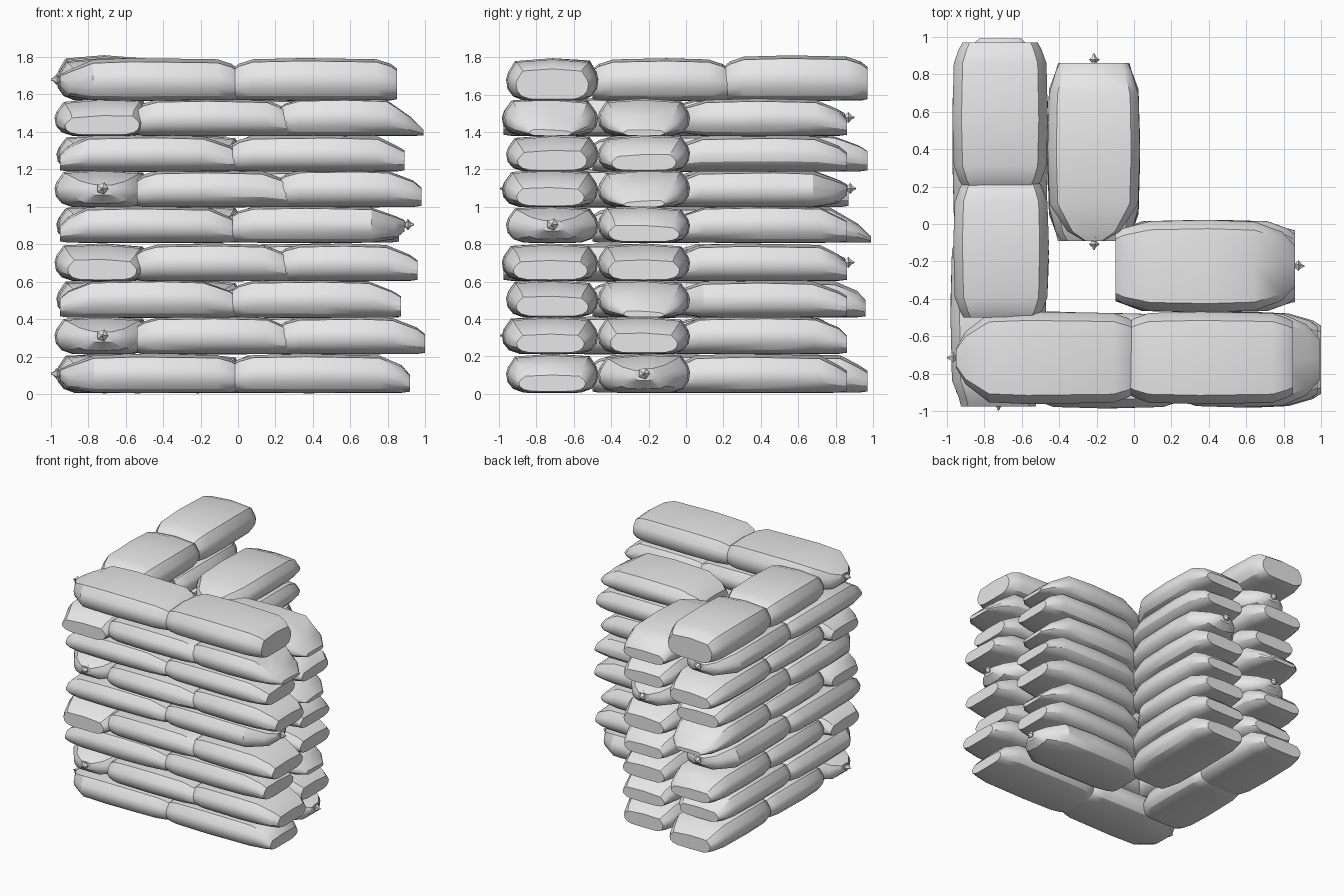
import bpy, bmesh, math, random
from mathutils import Matrix, Vector

if "Cube" in bpy.data.objects:
    bpy.data.objects.remove(bpy.data.objects["Cube"])

random.seed(7)
cloth = bpy.data.materials.new("grey_sackcloth")
cloth.diffuse_color = (0.8, 0.8, 0.8, 1)
cloth.use_nodes = True
cloth.node_tree.nodes["Principled BSDF"].inputs["Base Color"].default_value = cloth.diffuse_color

# Bag cross-section: (fraction of half width, fraction of height), rounded belly and flat top
HALF = [(0.0, -0.01), (0.62, 0.0), (0.85, 0.1), (0.97, 0.28), (1.0, 0.5), (0.96, 0.66),
        (0.81, 0.93), (0.0, 1.0)]
SECTION = HALF + [(-x, z) for x, z in HALF[-2:0:-1]]


def end_rings(kind):
    """Rings from the tip inwards: (distance, width, low, high)."""
    if kind == "tied":
        s = random.uniform(0.17, 0.2)
        return [(0, 0.22, 0.32, 0.62), (0.05, 0.58, 0.1, 0.74), (s, 0.98, 0, 0.98)]
    if kind == "wedge":
        s = random.uniform(0.18, 0.22)
        return [(0, 0.45, 0.0, 0.16), (0.07, 0.76, 0, 0.52), (s, 0.98, 0, 0.98)]
    if kind == "seam":
        return [(0, 0.8, 0.03, 0.76), (0.035, 0.88, 0, 0.88), (0.11, 0.99, 0, 0.99)]
    s = random.uniform(0.14, 0.19)
    return [(0, random.uniform(0.7, 0.8), 0.03, random.uniform(0.45, 0.6)),
            (0.045, 0.84, 0, 0.72), (s, 0.99, 0, 0.98)]


def finish(bm, name, matrix, angle):
    bmesh.ops.recalc_face_normals(bm, faces=bm.faces)
    mesh = bpy.data.meshes.new(name)
    mesh.materials.append(cloth)
    bm.to_mesh(mesh)
    bm.free()
    mesh.transform(matrix)
    if matrix.is_negative:
        mesh.flip_normals()
    ob = bpy.data.objects.new(name, mesh)
    bpy.context.collection.objects.link(ob)
    bpy.context.view_layer.objects.active = ob
    ob.select_set(True)
    bpy.ops.object.shade_smooth_by_angle(angle=math.radians(angle))
    ob.select_set(False)


def loft(bm, rings):
    loops = [[bm.verts.new(p) for p in ring] for ring in rings]
    n = len(loops[0])
    for a, b in zip(loops, loops[1:]):
        for i in range(n):
            j = (i + 1) % n
            bm.faces.new((a[i], a[j], b[j], b[i]))
    bm.faces.new(loops[0])
    bm.faces.new(loops[-1])


def add_tie(matrix, x, z, direction):
    """Cinched neck with a flared tuft."""
    bm = bmesh.new()
    profile = [(-0.02, 0.035), (0.004, 0.015), (0.018, 0.032), (0.034, 0.012), (0.05, 0.004)]
    loft(bm, [[Vector((x + direction * d, r * math.cos(a), z + r * math.sin(a)))
               for a in (math.tau * k / 5 for k in range(5))] for d, r in profile])
    finish(bm, "bag_tie", matrix, 20)


def add_bag(name, axis, start, end, centre, z, height, kinds=("blunt", "blunt"), half=0.25):
    """Sandbag lying along an axis; kinds are the shapes of its two ends."""
    length = end - start
    rings = end_rings(kinds[0])
    rings.append((length * random.uniform(0.4, 0.6), 1.02, -0.01, 1.02))
    rings += [(length - d, w, lo, hi) for d, w, lo, hi in reversed(end_rings(kinds[1]))]
    lean = random.uniform(-0.04, 0.04)
    points = [[Vector((start + d, half * w * sx,
                       height * (lo + (hi - lo) * sz + lean * sx * sz)))
               for sx, sz in SECTION] for d, w, lo, hi in rings]
    place = Matrix.Translation((0, centre, z))
    if axis == "y":
        # Swap x and y so the bag runs front to back
        place = Matrix(((0, 1, 0, 0), (1, 0, 0, 0), (0, 0, 1, 0), (0, 0, 0, 1))) @ place
    bm = bmesh.new()
    loft(bm, points)
    finish(bm, name, place, 31)
    for kind, x, direction in ((kinds[0], start, -1), (kinds[1], end, 1)):
        if kind == "tied":
            add_tie(place, x, height * 0.5, direction)


# Layer bases and tops, and the free ends of the two arms
BASE = [0.008, 0.215, 0.41, 0.605, 0.81, 1.0, 1.19, 1.38, 1.57]
TOP = [0.21, 0.41, 0.605, 0.80, 1.0, 1.195, 1.38, 1.575, 1.79]
RIGHT = [0.92, 1.0, 0.87, 0.96, 0.89, 0.98, 0.89, 0.99, 0.85]
BACK = [0.97, 0.85, 0.96, 0.85, 0.99, 0.87, 0.97, 0.85, 0.97]

for k, (z, top) in enumerate(zip(BASE, TOP)):
    h = top - z
    if k % 2 == 0:
        # Front row runs through the corner
        add_bag("front_left_bag", "x", -0.95, 0.0, -0.715, z, h,
                ("tied" if k in (0, 8) else "blunt", "seam" if k in (0, 8) else "blunt"), 0.242)
        add_bag("front_right_bag", "x", -0.03, RIGHT[k], -0.715, z, h,
                ("seam", "tied" if k == 4 else "seam" if k == 8 else "blunt"), 0.242)
        add_bag("side_front_bag", "y", -0.5, 0.23, -0.71, z, h, ("seam", "seam"))
        add_bag("side_back_bag", "y", 0.2, BACK[k], -0.715, z, h + (0.015 if k == 8 else 0),
                ("seam", "wedge" if k == 4 else "seam" if k == 8 else "blunt"))
    else:
        # Side row runs through the corner
        tied = k in (1, 5)
        add_bag("corner_bag", "y", -0.945 if tied else -0.975, -0.03, -0.725, z, h,
                ("tied" if tied else "blunt", "seam"))
        add_bag("side_back_bag", "y", -0.06, BACK[k], -0.715, z, h,
                ("seam", "tied" if k in (3, 7) else "blunt"))
        add_bag("front_left_bag", "x", -0.54, 0.31, -0.73, z, h, ("seam", "blunt"))
        add_bag("front_right_bag", "x", 0.22, RIGHT[k], -0.725, z, h,
                ("seam", "wedge" if k == 7 else "blunt"))
    if k < 8:
        # Inner row, leaving an open shaft at the inside corner
        add_bag("inner_front_bag", "x", -0.1, 0.86, -0.225, z, h,
                ("blunt", "tied" if k == 0 else "wedge" if k in (2, 5, 7) else "blunt"), 0.242)
        add_bag("inner_side_bag", "y", -0.09, 0.86, -0.215, z, h,
                ("tied" if k in (2, 7) else "blunt", "tied" if k == 5 else "blunt"), 0.242)
